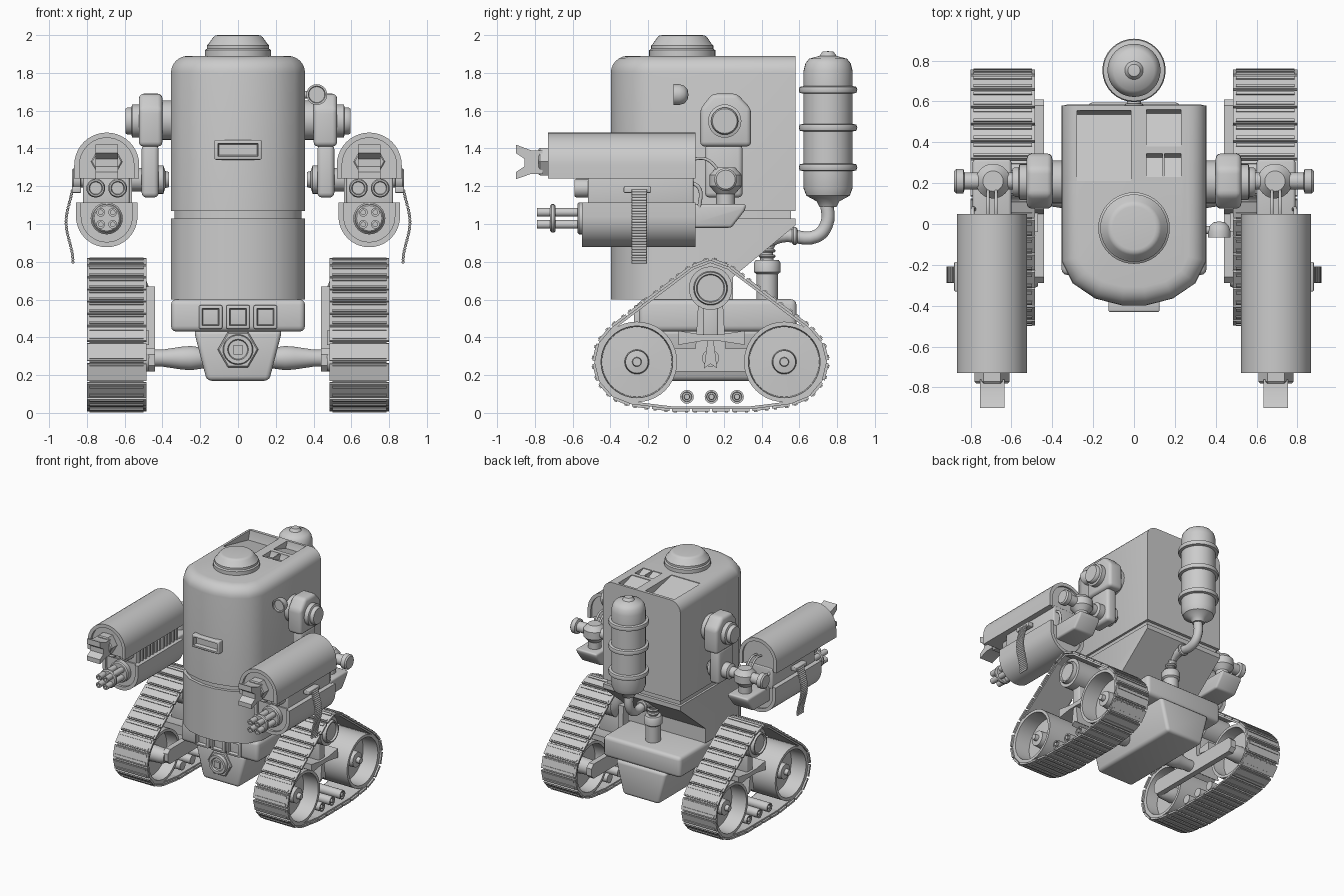
import bpy, bmesh, math
from mathutils import Vector
from mathutils.geometry import convex_hull_2d

if "Cube" in bpy.data.objects:
    bpy.data.objects.remove(bpy.data.objects["Cube"])


def finish(name, bm, mirror=False):
    bmesh.ops.remove_doubles(bm, verts=bm.verts, dist=1e-5)
    bmesh.ops.recalc_face_normals(bm, faces=bm.faces)
    me = bpy.data.meshes.new(name)
    bm.to_mesh(me)
    bm.free()
    ob = bpy.data.objects.new(name, me)
    bpy.context.collection.objects.link(ob)
    if mirror:
        ob.modifiers.new("mirror", 'MIRROR').use_mirror_merge = False
    return ob


def place(axis, u, v, t):
    return {'x': (t, u, v), 'y': (u, t, v), 'z': (u, v, t)}[axis]


def add_prism(bm, pts, axis, a, b):
    lo = [bm.verts.new(place(axis, u, v, a)) for u, v in pts]
    hi = [bm.verts.new(place(axis, u, v, b)) for u, v in pts]
    bm.faces.new(lo)
    bm.faces.new(hi)
    for i in range(len(pts)):
        j = (i + 1) % len(pts)
        bm.faces.new((lo[i], lo[j], hi[j], hi[i]))


def prism(name, pts, axis, a, b, bevel=0, mirror=False, pick=None, seg=3):
    bm = bmesh.new()
    add_prism(bm, pts, axis, a, b)
    bmesh.ops.recalc_face_normals(bm, faces=bm.faces)
    if bevel:
        edges = [e for e in bm.edges if (pick(e) if pick else e.calc_face_angle(0) > 0.6)]
        bmesh.ops.bevel(bm, geom=edges, offset=bevel, segments=seg, profile=0.5,
                        affect='EDGES', clamp_overlap=True)
    return finish(name, bm, mirror)


def box(name, x, y, z, bevel=0, mirror=False):
    return prism(name, [(x[0], y[0]), (x[1], y[0]), (x[1], y[1]), (x[0], y[1])], 'z', *z, bevel, mirror)


def lathe(name, prof, axis, u, v, mirror=False, n=32, closed=False):
    bm = bmesh.new()
    rings = [[bm.verts.new(place(axis, u + r * math.cos(2 * math.pi * k / n),
                                 v + r * math.sin(2 * math.pi * k / n), t)) for k in range(n)]
             for r, t in prof]
    pairs = list(zip(rings, rings[1:])) + ([(rings[-1], rings[0])] if closed else [])
    for p, q in pairs:
        for k in range(n):
            bm.faces.new((p[k], p[(k + 1) % n], q[(k + 1) % n], q[k]))
    return finish(name, bm, mirror)


def rod(name, axis, u, v, r, a, b, mirror=False, n=24):
    c = min(0.008, r * 0.25)
    return lathe(name, [(0, a), (r - c, a), (r, a + c), (r, b - c), (r - c, b), (0, b)], axis, u, v, mirror, n)


def tube(name, pts, r, mirror=False):
    cu = bpy.data.curves.new(name, 'CURVE')
    cu.dimensions = '3D'
    cu.bevel_depth, cu.bevel_resolution, cu.resolution_u, cu.use_fill_caps = r, 4, 6, True
    sp = cu.splines.new('BEZIER')
    sp.bezier_points.add(len(pts) - 1)
    for bp, p in zip(sp.bezier_points, pts):
        bp.co = p
        bp.handle_left_type = bp.handle_right_type = 'AUTO'
    ob = bpy.data.objects.new(name, cu)
    bpy.context.collection.objects.link(ob)
    if mirror:
        ob.modifiers.new("mirror", 'MIRROR').use_mirror_merge = False


def framed_panel(name, x, y, z, rim, depth):
    ob = box(name, x, y, z, 0.008)
    bm = bmesh.new()
    bm.from_mesh(ob.data)
    front = max((f for f in bm.faces if f.normal.y < -0.99), key=lambda f: f.calc_area())
    bmesh.ops.inset_individual(bm, faces=[front], thickness=rim)
    bmesh.ops.inset_individual(bm, faces=[front], thickness=0.008, depth=-depth)
    bm.to_mesh(ob.data)
    bm.free()


def cut(ob, cutter):
    cutter.hide_render = True
    m = ob.modifiers.new("cut", 'BOOLEAN')
    m.operation, m.object, m.solver = 'DIFFERENCE', cutter, 'EXACT'
    bpy.context.view_layer.objects.active = ob
    bpy.ops.object.modifier_apply(modifier=m.name)
    bpy.data.objects.remove(cutter)


# Body shell: flat back, rounded front
def plan(s):
    half = [(0.355, 0.58), (0.355, -0.18), (0.3, -0.29), (0.19, -0.365), (0.06, -0.398)]
    return [(x * s, y * s + 0.1 * (1 - s)) for x, y in half + [(-x, y) for x, y in reversed(half)]]


upper = prism("upper_body", plan(1), 'z', 1.07, 1.89, 0.09, seg=6, pick=lambda e: all(
    v.co.z > 1.8 for v in e.verts) and not all(v.co.y > 0.57 for v in e.verts))
prism("waist_gap", plan(0.95), 'z', 1.0, 1.1)
lower = prism("lower_body", plan(1), 'z', 0.6, 1.03)
cut(lower, prism("wedge", [(0.25, 0.5), (0.25, 0.72), (0.6, 1.01), (0.8, 1.01), (0.8, 0.5)], 'x', -1, 1))

# Roof hatches as sloped recesses
for x0, x1, y0, y1, depth in [(-0.28, -0.015, 0.21, 0.555, 0.07), (0.06, 0.23, 0.38, 0.56, 0.05),
                              (0.06, 0.14, 0.23, 0.345, 0.04), (0.15, 0.23, 0.23, 0.345, 0.04)]:
    cut(upper, prism("hatch", [(y0, 1.885), (y0, 1.95), (y1, 1.95), (y1, 1.885), (y1 - 0.02, 1.885 - depth)],
                     'x', x0, x1))

# Roof dome, front slot, lamp
lathe("roof_dome", [(0, 1.87), (0.175, 1.87), (0.175, 1.92), (0.165, 1.928), (0.165, 1.945), (0.155, 1.955),
                    (0.132, 1.988), (0.12, 1.998), (0.105, 2.0), (0, 2.0)], 'z', 0, -0.02, n=40)
framed_panel("front_slot", (-0.125, 0.125), (-0.43, -0.36), (1.34, 1.445), 0.015, 0.03)
lathe("side_lamp", [(0, -0.055), (0.042, -0.055), (0.045, -0.067), (0.055, -0.067), (0.055, -0.035),
                    (0.047, -0.01), (0.028, 0.008), (0, 0.013)], 'y', 0.417, 1.685)
rod("lamp_stalk", 'x', -0.03, 1.685, 0.02, 0.34, 0.4)

# Chassis, windows and front bolt
box("chassis_deck", (-0.355, 0.355), (-0.25, 0.585), (0.43, 0.602), 0.03)
for x in (-0.145, 0, 0.145):
    framed_panel("chassis_window", (x - 0.062, x + 0.062), (-0.275, -0.2), (0.445, 0.57), 0.012, 0.025)
prism("hull", [(-0.235, 0.44), (0.235, 0.44), (0.165, 0.17), (-0.165, 0.17)], 'y', -0.23, 0.595, 0.025)
rod("bolt_plate", 'y', 0, 0.335, 0.108, -0.25, -0.2, n=6)
lathe("bolt_ring", [(0, -0.262), (0.05, -0.262), (0.055, -0.275), (0.075, -0.275), (0.08, -0.26),
                    (0.08, -0.24), (0, -0.24)], 'y', 0, 0.335)
box("bolt_square", (-0.025, 0.025), (-0.28, -0.25), (0.31, 0.36))
lathe("axle", [(0, 0.1), (0.05, 0.15), (0.064, 0.25), (0.06, 0.3), (0.045, 0.4), (0.045, 0.5), (0, 0.5)],
      'x', 0.13, 0.29, True)

# Track frames
prism("track_frame", [(-0.29, 0.25), (-0.26, 0.22), (0.58, 0.22), (0.61, 0.25), (0.61, 0.31), (0.58, 0.34),
                      (0.21, 0.34), (0.19, 0.67), (0.07, 0.67), (0.05, 0.34), (-0.26, 0.34), (-0.29, 0.31)],
      'x', 0.44, 0.485, 0, True)
prism("frame_bow", [(-0.04, 0.435), (0.08, 0.415), (0.18, 0.415), (0.31, 0.435), (0.31, 0.36), (0.18, 0.38),
                    (0.08, 0.38), (-0.04, 0.36)], 'x', 0.47, 0.7, 0, True)
prism("frame_foot", [(0.115, 0.39), (0.145, 0.39), (0.165, 0.235), (0.13, 0.26), (0.095, 0.235)],
      'x', 0.47, 0.69, 0, True)
box("frame_post", (0.47, 0.68), (0.09, 0.17), (0.39, 0.6), 0.01, True)

# Wheels and rollers
for y in (-0.26, 0.52):
    lathe("track_wheel", [(0, 0.765), (0.022, 0.765), (0.025, 0.735), (0.06, 0.73), (0.065, 0.66), (0.185, 0.655),
                          (0.19, 0.785), (0.213, 0.785), (0.213, 0.5), (0.19, 0.5), (0.185, 0.6), (0.065, 0.6),
                          (0.06, 0.5), (0.045, 0.47), (0, 0.47)], 'x', y, 0.27, True, 40)
lathe("top_roller", [(0, 0.76), (0.07, 0.76), (0.075, 0.775), (0.085, 0.775), (0.09, 0.745), (0.115, 0.745),
                     (0.115, 0.52), (0.08, 0.5), (0, 0.47)], 'x', 0.13, 0.66, True)
for y in (0.005, 0.135, 0.27):
    lathe("small_roller", [(0, 0.775), (0.014, 0.775), (0.016, 0.755), (0.024, 0.755), (0.026, 0.77), (0.036, 0.77),
                           (0.036, 0.51), (0, 0.51)], 'x', y, 0.085, True, 20)

# Track belts with plates and cleats along a hull around the wheels
pts = [Vector((cy + r * math.cos(a * math.pi / 24), cz + r * math.sin(a * math.pi / 24)))
       for cy, cz, r in [(-0.26, 0.27, 0.223), (0.52, 0.27, 0.223), (0.13, 0.665, 0.142)] for a in range(48)]
pts += [Vector((-0.08, 0.023)), Vector((0.35, 0.023))]
loop = [pts[i] for i in convex_hull_2d(pts)]
area = sum(p.x * q.y - q.x * p.y for p, q in zip(loop, loop[1:] + loop[:1]))
loop = loop if area > 0 else loop[::-1]
lens = [(q - p).length for p, q in zip(loop, loop[1:] + loop[:1])]


def along(d):
    for i, L in enumerate(lens):
        if d <= L:
            return loop[i].lerp(loop[(i + 1) % len(loop)], d / L)
        d -= L
    return loop[0].copy()


N = 30
samples = [along(sum(lens) * i / N) for i in range(N)]
bm, belt = bmesh.new(), bmesh.new()
for p, q in zip(samples, samples[1:] + samples[:1]):
    t = (q - p).normalized()
    out = Vector((t.y, -t.x))
    for target, f0, f1, h0, h1, x0, x1 in [(belt, 0, 1, -0.012, 0.003, 0.5, 0.785), (bm, 0.06, 0.94, 0, 0.015, 0.485, 0.8),
                                           (bm, 0.14, 0.3, 0.01, 0.021, 0.5, 0.785), (bm, 0.7, 0.86, 0.01, 0.021, 0.5, 0.785)]:
        a, b = p.lerp(q, f0), p.lerp(q, f1)
        add_prism(target, [a + out * h0, b + out * h0, b + out * h1, a + out * h1], 'x', x0, x1)
finish("track_plates", bm, True)
finish("track_belt", belt, True)

# Back tank and its pipework
tank = [(0, 1.915), (0.03, 1.912), (0.045, 1.89), (0.1, 1.875), (0.12, 1.85), (0.13, 1.81)]
for z in (1.71, 1.51, 1.3):
    tank += [(0.13, z + 0.02), (0.15, z + 0.016), (0.155, z), (0.15, z - 0.016), (0.13, z - 0.02)]
lathe("back_tank", tank + [(0.13, 1.19), (0.115, 1.15), (0.06, 1.12), (0.045, 1.09), (0, 1.09)], 'z', 0, 0.752)
tube("tank_pipe", [(0, 0.745, 1.12), (0, 0.745, 1.0), (0, 0.69, 0.935), (0, 0.5, 0.935), (0, 0.44, 0.9),
                   (0, 0.43, 0.76)], 0.035)
rod("pipe_flange", 'y', 0, 0.937, 0.047, 0.56, 0.59)
for z in (0.82, 0.85, 0.88):
    rod("pipe_rib", 'z', 0, 0.43, 0.045, z, z + 0.018)
lathe("pipe_base", [(0, 0.81), (0.06, 0.81), (0.07, 0.795), (0.07, 0.745), (0.057, 0.735), (0.057, 0.59), (0, 0.59)],
      'z', 0, 0.43)

# Shoulders and elbows
rod("shoulder_stub", 'x', 0.205, 1.55, 0.105, 0.33, 0.42, True)
prism("shoulder_block", [(0.075, 1.41), (0.075, 1.61), (0.14, 1.69), (0.27, 1.69), (0.345, 1.61), (0.345, 1.41)],
      'x', 0.4, 0.525, 0.025, True)
lathe("shoulder_cap", [(0, 0.595), (0.065, 0.595), (0.072, 0.585), (0.072, 0.565), (0.088, 0.56), (0.088, 0.5),
                       (0, 0.5)], 'x', 0.205, 1.545, True)
box("upper_arm_post", (0.42, 0.51), (0.1, 0.3), (1.14, 1.42), 0.025, True)
lathe("elbow_shaft", [(0, 0.365), (0.04, 0.365), (0.045, 0.385), (0.075, 0.395), (0.075, 0.43), (0.062, 0.44),
                      (0.062, 0.56), (0.042, 0.57), (0.042, 0.83), (0.06, 0.835), (0.06, 0.87), (0.05, 0.88),
                      (0, 0.88)], 'x', 0.21, 1.235, True)
lathe("elbow_post", [(0, 1.3), (0.05, 1.3), (0.085, 1.26), (0.085, 1.2), (0.05, 1.16), (0.05, 1.05), (0, 1.05)],
      'z', 0.69, 0.21, True)
prism("elbow_cradle", [(0, 1.105), (0.32, 1.105), (0.31, 1.07), (0.24, 0.98), (0, 0.98)], 'x', 0.6, 0.79, 0.015, True)


# Gun arms: arched shells around recessed cores
def arch(r, cz, end, up):
    return [(0.695 + r * math.cos(math.pi * k / 20), cz + up * r * math.sin(math.pi * k / 20))
            for k in range(21)] + [(0.695 - r, end), (0.695 + r, end)]


def shell(name, r, cz, end, up, y0, y1):
    outer, inner = arch(r, cz, end, up), arch(r - 0.028, cz, end, up)
    prism(name, [outer[-1]] + outer[:-1] + [inner[-2]] + inner[-3::-1] + [inner[-1]], 'y', y0, y1, 0, True)
    prism(name + "_core", arch(r - 0.025, cz, end, up), 'y', y0 + 0.02, y1 - 0.015, 0, True)


shell("upper_gun_shell", 0.172, 1.312, 1.24, 1, -0.73, 0.05)
shell("lower_gun_shell", 0.163, 1.04, 1.115, -1, -0.55, 0.05)
box("gun_middle", (0.575, 0.82), (-0.52, 0.04), (1.09, 1.26), 0.01, True)
for k in range(12):
    box("gun_rib", (0.56, 0.6), (-0.5 + k * 0.045, -0.48 + k * 0.045), (1.11, 1.245), 0, True)
rod("muzzle_neck", 'y', 0.695, 1.33, 0.085, -0.78, -0.7, True, 6)
prism("muzzle_jaw", [(-0.76, 1.39), (-0.82, 1.39), (-0.9, 1.42), (-0.9, 1.375), (-0.855, 1.345), (-0.855, 1.305),
                     (-0.9, 1.275), (-0.9, 1.238), (-0.82, 1.265), (-0.76, 1.265)], 'x', 0.635, 0.755, 0, True)
for x in (0.637, 0.753):
    lathe("gun_sensor", [(0, -0.575), (0.032, -0.575), (0.036, -0.59), (0.044, -0.59), (0.05, -0.58), (0.05, -0.5),
                         (0, -0.5)], 'y', x, 1.19, True, 20)
rod("barrel_base", 'y', 0.695, 1.03, 0.085, -0.575, -0.5, True)
rod("barrel_clamp", 'y', 0.695, 1.03, 0.075, -0.72, -0.69, True)
for dx, dz in [(1, 1), (1, -1), (-1, 1), (-1, -1)]:
    x, z = 0.695 + dx * 0.032, 1.03 + dz * 0.032
    lathe("gun_barrel", [(0.012, -0.72), (0.012, -0.79), (0.023, -0.79), (0.023, -0.55), (0.012, -0.55)],
          'y', x, z, True, 16, True)

# Hanging cartridge belts and small cables
box("belt_feed", (0.83, 0.88), (-0.33, -0.185), (1.165, 1.198), 0.006, True)
for k in range(27):
    z = 1.175 - k * 0.0145
    rod("cartridge", 'y', 0.892 + 0.018 * math.sin((1.175 - z) * 15 - 0.9), z, 0.0085, -0.288, -0.207, True, 10)
for x in (0.675, 0.715):
    tube("arm_cable", [(x, 0.02, 1.34), (x, 0.1, 1.345), (x, 0.15, 1.31), (x, 0.19, 1.24)], 0.008, True)
tube("side_cable", [(0.79, 0.03, 1.22), (0.79, 0.07, 1.19), (0.78, 0.07, 1.08)], 0.01, True)

# Smooth shading with sharp edges kept
bpy.ops.object.select_all(action='DESELECT')
for ob in bpy.context.scene.objects:
    if ob.type == 'MESH':
        ob.select_set(True)
        bpy.context.view_layer.objects.active = ob
bpy.ops.object.shade_smooth_by_angle(angle=math.radians(38))
